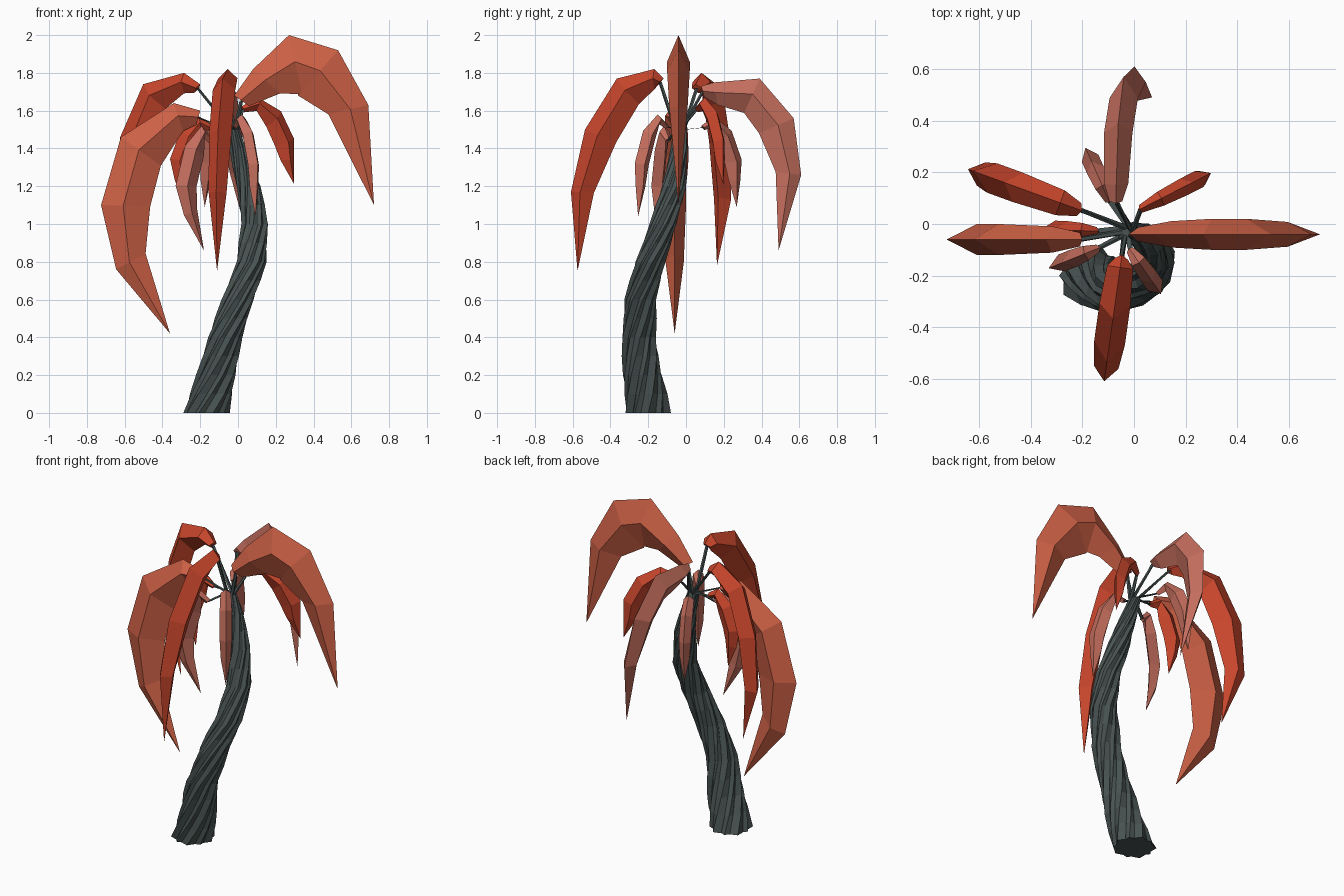
import bpy, bmesh, math
from mathutils import Vector

if "Cube" in bpy.data.objects:
    bpy.data.objects.remove(bpy.data.objects["Cube"])


def material(name, srgb):
    col = [(c / 255 / 12.92) if c < 10 else ((c / 255 + 0.055) / 1.055) ** 2.4 for c in srgb] + [1]
    m = bpy.data.materials.new(name)
    m.use_nodes = True
    m.diffuse_color = col
    m.node_tree.nodes["Principled BSDF"].inputs["Base Color"].default_value = col
    return m


bark = material("dark slate bark", (72, 83, 82))
scarlet = material("scarlet leaf", (201, 70, 44))
coral = material("coral leaf", (206, 97, 70))
salmon = material("pale salmon leaf", (196, 110, 93))


def loft(name, rings, mat, pointed=False):
    """Skin a list of equal-sided rings; the last may close to a point."""
    bm = bmesh.new()
    loops = [[bm.verts.new(p) for p in ring] for ring in rings]
    n = len(loops[0])
    for a, b in zip(loops, loops[1:]):
        for i in range(n):
            j = (i + 1) % n
            bm.faces.new((a[i], a[j], b[j], b[i]))
    bm.faces.new(loops[0])
    bm.faces.new(loops[-1])
    if pointed:
        bmesh.ops.remove_doubles(bm, verts=loops[-1], dist=0.0005)
    bmesh.ops.recalc_face_normals(bm, faces=bm.faces)
    me = bpy.data.meshes.new(name)
    bm.to_mesh(me)
    bm.free()
    me.materials.append(mat)
    ob = bpy.data.objects.new(name, me)
    bpy.context.collection.objects.link(ob)
    return ob


# Leaves: diamond section swept along an arching outer ridge
THICKNESS = (0.3, 0.6, 1, 1, 0.68, 0)
WIDTH = (0.45, 0.85, 1, 1, 0.8, 0)
stem_ends = []


def leaf(name, origin, azimuth, ridge, thick, wide, mat, curl=0):
    a = math.radians(azimuth)
    out = Vector((math.cos(a), math.sin(a), 0))
    side = Vector((math.sin(a), -math.cos(a), 0))
    start = Vector((*origin, 0))
    pts = [Vector(p) for p in ridge]
    rings = []
    for i, p in enumerate(pts):
        along = (pts[min(i + 1, len(pts) - 1)] - pts[max(i - 1, 0)]).normalized()
        inward = Vector((along.y, -along.x))
        q = p + inward * thick * THICKNESS[i]
        m = p.lerp(q, 0.45)
        w = wide / 2 * WIDTH[i]
        drift = curl * (i / 5) ** 3

        def place(v, s):
            return start + out * v.x + side * (s + drift) + Vector((0, 0, v.y))
        rings.append([place(p, 0), place(m, w), place(q, 0), place(m, -w)])
    loft(name, rings, mat, pointed=True)
    stem_ends.append(sum(rings[0], Vector()) / 4)


leaf("right_hand_big_leaf", (0, -0.04), 0,
     [(-0.02, 1.68), (0.08, 1.82), (0.27, 2.0), (0.53, 1.92), (0.69, 1.63), (0.72, 1.1)],
     0.32, 0.12, coral)
leaf("left_hand_big_leaf", (0, -0.06), 180,
     [(0.2, 1.6), (0.34, 1.64), (0.62, 1.46), (0.725, 1.1), (0.645, 0.76), (0.36, 0.42)],
     0.26, 0.12, coral)
leaf("front_leaf", (-0.03, 0), -98,
     [(0.12, 1.77), (0.17, 1.82), (0.37, 1.77), (0.54, 1.5), (0.615, 1.17), (0.58, 0.75)],
     0.18, 0.12, scarlet)
leaf("back_side_leaf", (-0.06, 0), 160,
     [(0.15, 1.74), (0.24, 1.8), (0.47, 1.74), (0.6, 1.46), (0.62, 1.12), (0.48, 0.78)],
     0.18, 0.12, scarlet)
leaf("back_leaf", (-0.07, 0), 90,
     [(0.08, 1.73), (0.15, 1.75), (0.39, 1.77), (0.57, 1.56), (0.61, 1.26), (0.49, 0.86)],
     0.2, 0.11, salmon, 0.14)


# Small inner leaves share one drooping arch
def small_leaf(name, origin, azimuth, reach, top, low, tip, thick, mat):
    arch = ((0.2, 0.1), (0.45, 0), (0.8, 0.16), (1, 0.48), (1 + (tip - 1) * 0.3, 0.72), (tip, 1))
    ridge = [(r * reach, top - d * (top - low)) for r, d in arch]
    leaf(name, origin, azimuth, ridge, thick, 0.07, mat)


small_leaf("small_front_leaf", (-0.05, -0.05), -55, 0.27, 1.58, 1.04, 0.92, 0.09, salmon)
small_leaf("small_back_leaf", (-0.07, 0.03), 114, 0.29, 1.57, 1.09, 0.9, 0.1, salmon)
small_leaf("small_hooked_leaf", (-0.08, -0.07), 202, 0.27, 1.52, 0.86, 0.4, 0.12, salmon)
small_leaf("small_back_right_leaf", (-0.05, 0.02), 27, 0.39, 1.67, 1.21, 1, 0.12, scarlet)
small_leaf("small_side_leaf", (-0.08, -0.03), 178, 0.28, 1.57, 1.1, 0.7, 0.12, scarlet)


# Trunk: twisted strands around a leaning path (x, y, radius) every 0.2 up
PATH = [Vector(p) for p in (
    (-0.17, -0.2, 0.115), (-0.115, -0.23, 0.098), (-0.07, -0.25, 0.085), (0, -0.24, 0.08),
    (0.07, -0.19, 0.075), (0.09, -0.12, 0.067), (0.055, -0.065, 0.06), (0, -0.035, 0.042),
    (-0.06, -0.03, 0.024))]
STEPS = 15
TOP = 1.5


def trunk_at(z):
    k = min(int(z / 0.2), len(PATH) - 2)
    return PATH[k].lerp(PATH[k + 1], z / 0.2 - k)


def polygon(centre, radius, turn, sides=5):
    return [centre + Vector((math.cos(t), math.sin(t), 0)) * radius
            for t in (turn + math.tau * i / sides for i in range(sides))]


stem_ends.sort(key=lambda e: math.atan2(e.y + 0.03, e.x + 0.06))
for s, end in enumerate(stem_ends):
    goal = math.atan2(end.y + 0.03, end.x + 0.06)
    rings = []
    for i in range(STEPS + 1):
        z = TOP * i / STEPS
        c = trunk_at(z)
        turn = math.tau * (s / len(stem_ends) + 0.8 * (z / TOP - 1)) - math.pi
        ring = c.z * (0.68 + 0.06 * (s % 2))
        centre = Vector((c.x + math.cos(turn) * ring, c.y + math.sin(turn) * ring, z))
        rings.append(polygon(centre, c.z * 0.36, turn))
    rings.append(polygon(end, 0.01, goal))
    loft("trunk_strand_%d" % (s + 1), rings, bark)

# Core filling the middle of the strands
core = []
for i in range(STEPS + 1):
    z = TOP * i / STEPS
    c = trunk_at(z)
    core.append(polygon(Vector((c.x, c.y, z)), c.z * 0.62, 4 * z, 8))
loft("trunk_core", core, bark)
